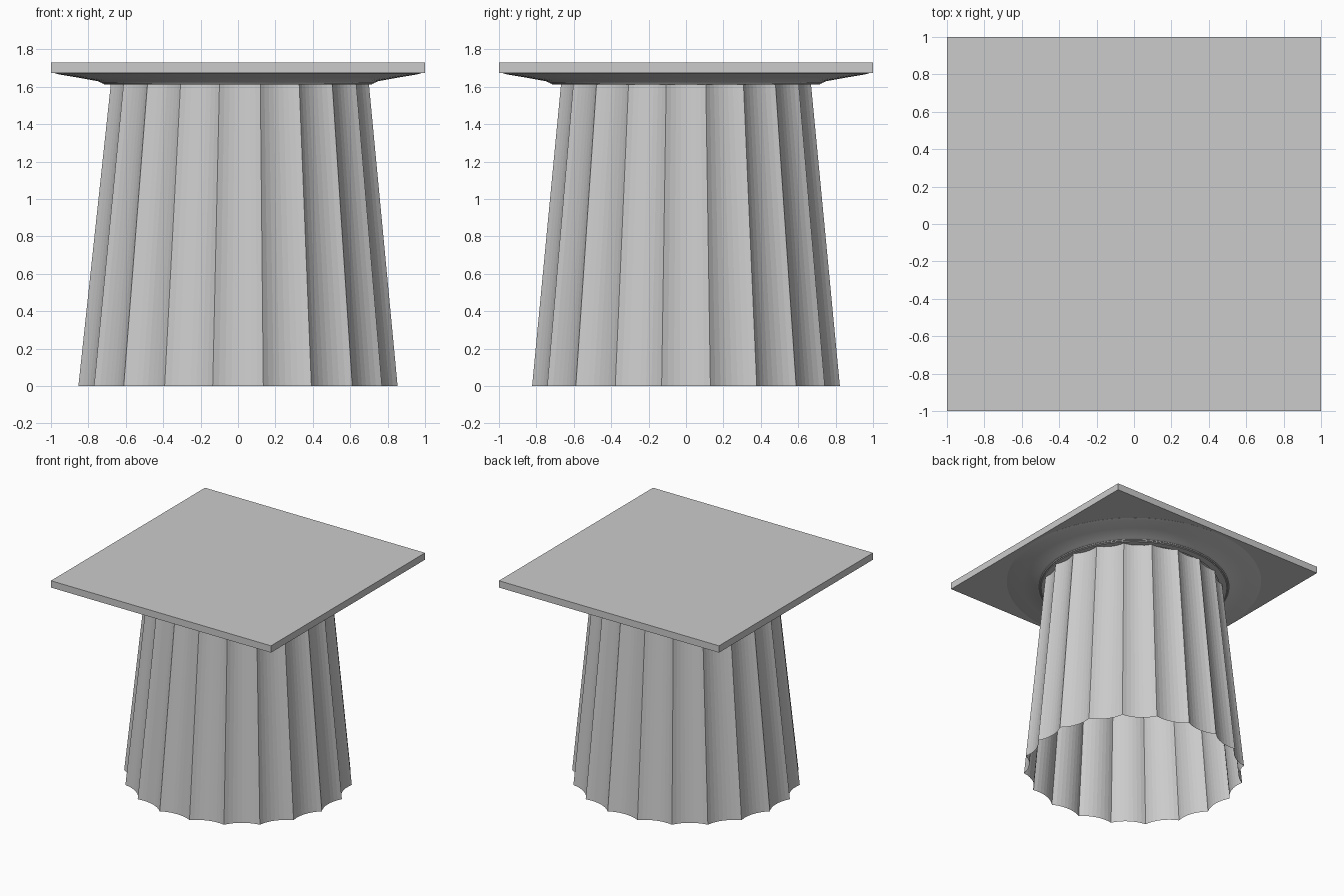
import bpy, bmesh
from math import pi, cos, sin, radians

if "Cube" in bpy.data.objects:
    bpy.data.objects.remove(bpy.data.objects["Cube"])

FLUTES, SEG, DEPTH = 20, 8, 0.04


def make(name, bm):
    bmesh.ops.recalc_face_normals(bm, faces=bm.faces)
    me = bpy.data.meshes.new(name)
    bm.to_mesh(me)
    bm.free()
    ob = bpy.data.objects.new(name, me)
    bpy.context.collection.objects.link(ob)
    return ob


def bridge(bm, rings):
    for a, b in zip(rings, rings[1:]):
        n = len(a)
        for i in range(n):
            j = (i + 1) % n
            bm.faces.new((a[i], a[j], b[j], b[i]))


def fluted_ring(bm, rx, ry, cx, z):
    """Ring of circular-arc hollows meeting in sharp arrises."""
    ring = []
    step = 2 * pi / FLUTES
    half = sin(step / 2)
    sag = DEPTH
    arc_r = (half * half + sag * sag) / (2 * sag)
    for f in range(FLUTES):
        mid = f * step
        for s in range(SEG):
            t = -half + 2 * half * s / SEG
            # local frame: t along the chord, d outward
            d = cos(step / 2) - ((arc_r ** 2 - t * t) ** 0.5 - (arc_r - sag))
            x = d * cos(mid) - t * sin(mid)
            y = d * sin(mid) + t * cos(mid)
            ring.append(bm.verts.new((cx + rx * x, ry * y, z)))
    return ring


# fluted, tapering open shaft, slightly oval
bm = bmesh.new()
bridge(bm, [fluted_ring(bm, 0.864, 0.833, 0.0, 0.0),
            fluted_ring(bm, 0.698, 0.676, 0.01, 1.62)])
make("fluted_shaft", bm)

# flaring round cushion with narrow neck rings
profile = [(0.66, 1.615), (0.715, 1.613), (0.72, 1.618), (0.726, 1.618),
           (0.732, 1.624), (0.738, 1.624), (0.75, 1.63), (0.86, 1.65),
           (0.95, 1.665), (0.98, 1.672), (0.975, 1.676)]
bm = bmesh.new()
N = 64
bridge(bm, [[bm.verts.new((r * cos(2 * pi * i / N), r * sin(2 * pi * i / N), z))
             for i in range(N)] for r, z in profile])
cushion = make("capital_cushion", bm)
bpy.context.view_layer.objects.active = cushion
cushion.select_set(True)
bpy.ops.object.shade_smooth_by_angle(angle=radians(30))

# square top slab
bpy.ops.mesh.primitive_cube_add(size=1, location=(0, 0, 1.703))
slab = bpy.context.object
slab.name = "top_slab"
slab.scale = (2, 2, 0.056)
